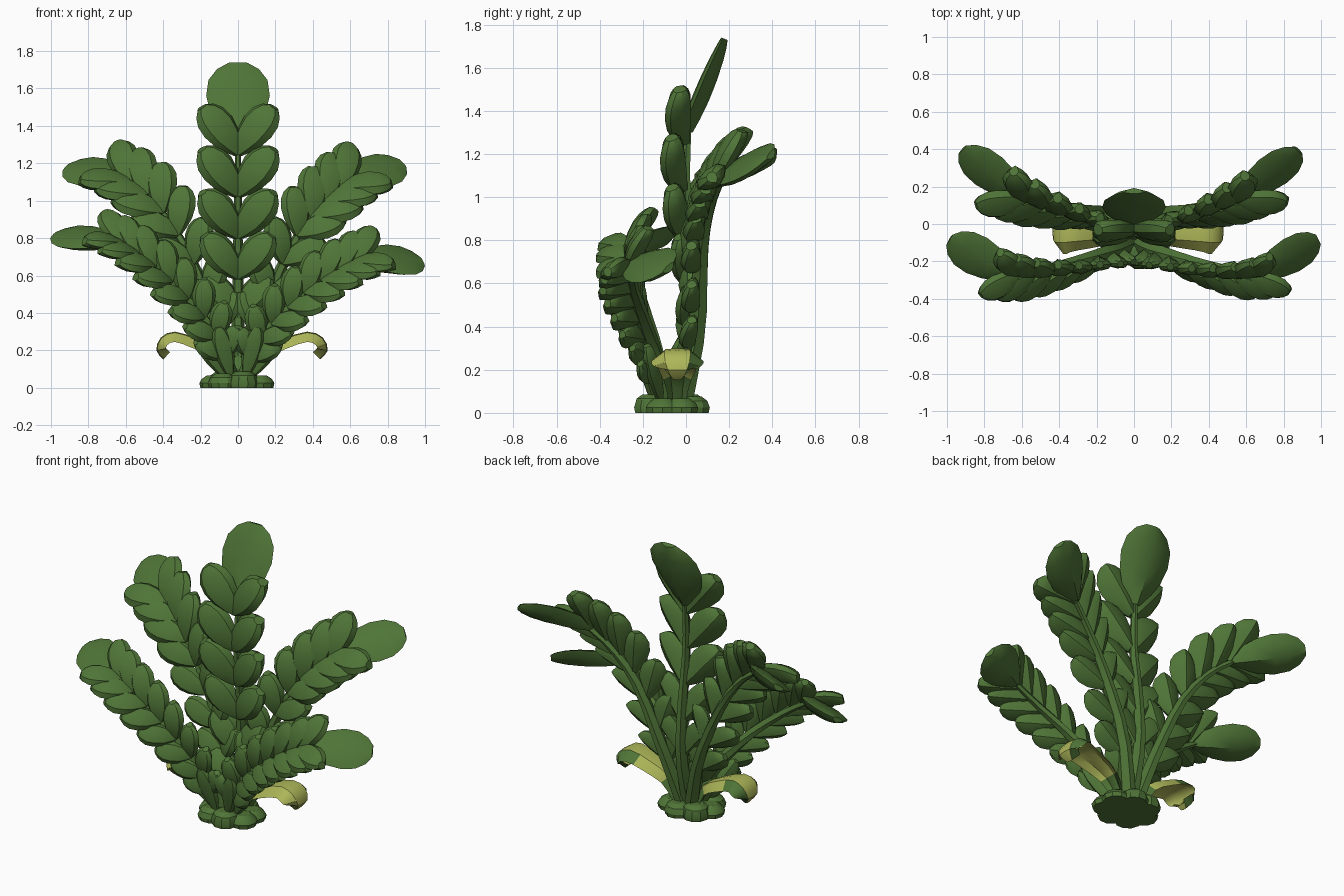
import bpy, bmesh, math
from mathutils import Vector as V

if "Cube" in bpy.data.objects:
    bpy.data.objects.remove(bpy.data.objects["Cube"])


def material(name, rgb):
    m = bpy.data.materials.new(name)
    m.diffuse_color = (*rgb, 1)
    m.use_nodes = True
    m.node_tree.nodes["Principled BSDF"].inputs["Base Color"].default_value = m.diffuse_color
    return m


GREEN = material("leaf green", (0.078, 0.175, 0.038))
YELLOW = material("wilted yellow", (0.42, 0.47, 0.10))


def finish(name, bm, mats, angle=32):
    bmesh.ops.recalc_face_normals(bm, faces=bm.faces)
    me = bpy.data.meshes.new(name)
    bm.to_mesh(me)
    bm.free()
    for m in mats:
        me.materials.append(m)
    ob = bpy.data.objects.new(name, me)
    bpy.context.collection.objects.link(ob)
    bpy.ops.object.select_all(action='DESELECT')
    bpy.context.view_layer.objects.active = ob
    ob.select_set(True)
    bpy.ops.object.shade_smooth_by_angle(angle=math.radians(angle))
    return ob


def loft(bm, rings):
    """Skin closed rings of points and cap both ends."""
    vs = [[bm.verts.new(p) for p in r] for r in rings]
    n = len(vs[0])
    rows = []
    for a, b in zip(vs, vs[1:]):
        rows.append([bm.faces.new((a[i], a[(i + 1) % n], b[(i + 1) % n], b[i])) for i in range(n)])
    bm.faces.new(vs[0][::-1])
    bm.faces.new(vs[-1])
    return rows


def curve(pts, f):
    """Catmull-Rom point at fraction f along the path."""
    p = [V(q) for q in pts]
    p = [p[0] * 2 - p[1]] + p + [p[-1] * 2 - p[-2]]
    k = min(int(f * (len(p) - 3)), len(p) - 4)
    t = f * (len(p) - 3) - k
    a, b, c, d = p[k:k + 4]
    return 0.5 * (2 * b + (c - a) * t + (2 * a - 5 * b + 4 * c - d) * t * t
                  + (3 * b - a - 3 * c + d) * t ** 3)


# Leaf outline (along, half width) and cross-section (across, depth)
OUTLINE = [(0, .25), (.15, .55), (.36, .86), (.58, 1), (.78, .93), (.92, .66), (1, .3)]
SECTION = [(-1, 0), (-.72, .45), (0, .6), (.72, .45), (1, 0), (.65, -.45), (0, -.75), (-.65, -.45)]


def leaf(bm, base, d, n, length, width, thick, curl=0.0, front=1.0):
    d = d.normalized()
    n = (n - d * n.dot(d)).normalized()
    s = d.cross(n)
    rings = []
    for u, w in OUTLINE:
        c = base + d * (u * length) + n * (curl * u * u)
        th = thick * (0.4 + 0.6 * w)
        if front < 1:  # end leaves thin out towards the tip
            th *= 1.25 - .6 * u
        rings.append([c + s * (x * w * width / 2) + n * (h * th * (front if h > 0 else 1)) for x, h in SECTION])
    loft(bm, rings)


def frond(name, path, n0, n1, pairs, f0, f1, size0, size1, tip_dir, tip_size, lift=(.4, .2), r0=.04):
    bm = bmesh.new()
    n0, n1 = V(n0).normalized(), V(n1).normalized()

    def frame(f):
        p = curve(path, f)
        t = (curve(path, min(f + .01, 1)) - curve(path, max(f - .01, 0))).normalized()
        n = n0.lerp(n1, f)
        n = (n - t * n.dot(t)).normalized()
        return p, t, n, t.cross(n)

    # tapering stem
    rings = []
    for i in range(11):
        p, t, n, s = frame(i / 10)
        r = r0 * (1 - .65 * i / 10)
        rings.append([p + s * (math.cos(a) * r) + n * (math.sin(a) * r * 1.4)
                      for a in (k * math.pi / 3 for k in range(6))])
    loft(bm, rings)
    # paired leaflets, folded forward and curling back at the tips
    for i in range(pairs):
        k = i / (pairs - 1)
        p, t, n, s = frame(f0 + (f1 - f0) * k)
        L = size0 + (size1 - size0) * min(1, k * 1.5)
        up = lift[0] + (lift[1] - lift[0]) * k
        for side in (-1, 1):
            leaf(bm, p + n * .02, t * .8 + s * side * .56 + n * up, n - s * side * .45,
                 L, L * .64, L * .28, curl=-.05)
    # broad end leaf
    p = frame(1)[0]
    d = V(tip_dir).normalized()
    leaf(bm, p - d * .06, d, n1, tip_size[0] + .06, tip_size[1], .085, curl=-.02, front=.4)
    return finish(name, bm, [GREEN])


# Centre frond
frond("centre_frond", [(0, -.04, .05), (0, .04, .38), (0, .03, .71), (0, -.005, 1.04), (0, .01, 1.37)],
      (0, -1, 0), (0, -1, .35), 6, .08, .91, .25, .31,
      (0, .14, .37), (.40, .34), lift=(.3, .25))

# Side fronds: the left ones are held slightly differently from the right
frond("upper_right_frond", [(.03, -.02, .05), (.13, .05, .4), (.29, .07, .76), (.44, .11, .96), (.60, .17, 1.10)],
      (.1, -1, .1), (.3, -.6, .75), 7, .18, .92, .22, .27,
      (.27, .20, .11), (.37, .25), lift=(.35, .2))
frond("upper_left_frond", [(-.03, -.02, .05), (-.13, .05, .4), (-.29, .07, .76), (-.46, .11, .99), (-.63, .17, 1.12)],
      (-.1, -1, .1), (-.2, -.6, .8), 7, .18, .92, .22, .27,
      (-.27, .20, .07), (.37, .25), lift=(.35, .2))
frond("lower_right_frond", [(.03, -.10, .05), (.13, -.15, .27), (.32, -.21, .46), (.52, -.25, .60), (.69, -.25, .69)],
      (.1, -1, .35), (.42, -.5, .75), 8, .12, .9, .18, .23,
      (.29, .15, 0), (.34, .25), lift=(.5, .25))
frond("lower_left_frond", [(-.03, -.10, .05), (-.13, -.15, .29), (-.32, -.21, .51), (-.52, -.25, .68), (-.69, -.25, .79)],
      (-.1, -1, .35), (-.25, -.4, .85), 8, .12, .9, .18, .23,
      (-.29, .15, .04), (.34, .25), lift=(.5, .25))

# Young leaves standing close to the crown
bm = bmesh.new()
for x, y, lean, L in ((.04, -.15, .25, .28), (-.04, -.15, -.25, .28), (.07, -.12, .6, .3), (-.07, -.12, -.6, .3)):
    leaf(bm, V((x, y, .06)), V((lean, -.25, 1)), V((lean * -.3, -1, 0)), L, .11, .05)
finish("crown_leaves", bm, [GREEN])

# Wilted leaves arching out and curling under
ARCH = [(.04, -.04, .06), (.12, -.04, .19), (.24, -.04, .255), (.37, -.04, .295),
        (.45, -.04, .265), (.475, -.04, .2), (.435, -.04, .155)]
for label, m in (("right", 1), ("left", -.91)):
    bm = bmesh.new()
    rings = []
    for i in range(13):
        f = i / 12
        p = curve(ARCH, f)
        t = (curve(ARCH, min(f + .02, 1)) - curve(ARCH, max(f - .02, 0))).normalized()
        up = V((-t.z, 0, t.x))
        w = (.04, .05, .065, .08, .09, .1, .11, .12, .12, .11, .09, .07, .04)[i]
        ring = [(-1, -.05), (-.5, .0), (0, .005), (.5, .0), (1, -.05),
                (.5, -.028), (0, -.034), (-.5, -.028)]
        rings.append([V((m * q.x, q.y, q.z)) for q in
                      (p + up * h + V((0, x * w, 0)) for x, h in ring)])
    for i, row in enumerate(loft(bm, rings)):
        for j, face in enumerate(row):
            if i < 2 or (j == 3 and i > 4):
                face.material_index = 1
    finish("wilted_leaf_" + label, bm, [YELLOW, GREEN])

# Root crown: a ring of flat lumps around a middle one
bm = bmesh.new()
for i in range(8):
    a = (i + .5) * math.tau / 7
    cx, cy, R = (.125 * math.cos(a), -.065 + .10 * math.sin(a), .082) if i < 7 else (0, -.07, .12)
    top = .066 + .010 * (i % 3)
    loft(bm, [[V((cx + R * r * math.cos(b), cy + R * r * math.sin(b), z))
               for b in (k * math.tau / 10 for k in range(10))]
              for z, r in ((0, .93), (.025, 1), (top - .02, .85), (top, .5))])
finish("root_crown", bm, [GREEN])
